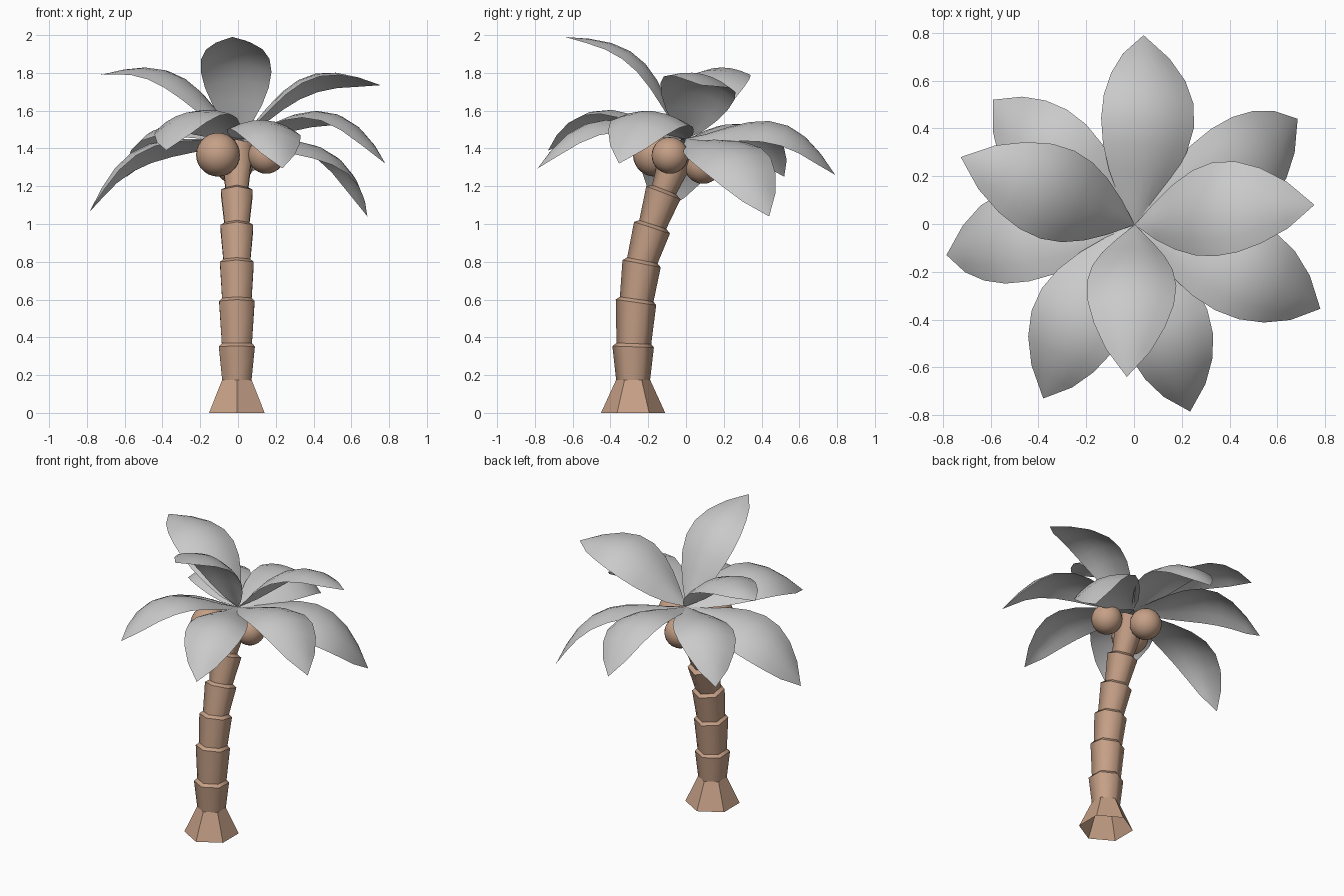
import bpy, bmesh, math
from mathutils import Vector, Matrix

if "Cube" in bpy.data.objects:
    bpy.data.objects.remove(bpy.data.objects["Cube"])


def material(name, color):
    mat = bpy.data.materials.new(name)
    mat.use_nodes = True
    mat.diffuse_color = (*color, 1)
    mat.node_tree.nodes["Principled BSDF"].inputs["Base Color"].default_value = (*color, 1)
    return mat


BROWN = material("warm_brown", (0.56, 0.35, 0.24))
GREY = material("leaf_grey", (0.59, 0.59, 0.59))


def add_object(name, bm, mat):
    mesh = bpy.data.meshes.new(name)
    for face in bm.faces:
        face.smooth = True
    bm.to_mesh(mesh)
    bm.free()
    mesh.materials.append(mat)
    obj = bpy.data.objects.new(name, mesh)
    bpy.context.collection.objects.link(obj)


# Trunk: leaning stack of flared six-sided segments, open underneath
def ring(bm, y, z, radius, tilt):
    turn = Matrix.Rotation(-math.radians(tilt), 3, "X")
    center = Vector((-0.006, y, z))
    angles = [math.radians(60 * i + 30) for i in range(6)]
    return [bm.verts.new(center + turn @ Vector((radius * math.cos(a), radius * math.sin(a), 0)))
            for a in angles]


# joint: y, z, outer radius, inner radius, tilt
JOINTS = [
    (-0.28, 0.35, 0.11, 0.092, 2),
    (-0.265, 0.585, 0.108, 0.09, 8),
    (-0.235, 0.79, 0.103, 0.082, 11),
    (-0.18, 0.98, 0.1, 0.075, 18),
    (-0.12, 1.165, 0.097, 0.068, 21),
]
bm = bmesh.new()
rings = [ring(bm, -0.28, 0, 0.17, 0), ring(bm, -0.28, 0.175, 0.09, 0)]
for y, z, outer, inner, tilt in JOINTS:
    rings.append(ring(bm, y, z, outer, tilt))
    rings.append(ring(bm, y + 0.004, z + 0.017, inner, tilt))
rings.append(ring(bm, -0.03, 1.41, 0.1, 22))
for low, high in zip(rings, rings[1:]):
    for i in range(6):
        j = (i + 1) % 6
        bm.faces.new((low[i], low[j], high[j], high[i]))
bm.faces.new(rings[-1])
# Crisp rims around every joint and crisp corners on the flared foot
for loop in rings:
    for i in range(6):
        bm.edges.get((loop[i - 1], loop[i])).smooth = False
for low, high in zip(rings[0], rings[1]):
    bm.edges.get((low, high)).smooth = False
add_object("trunk", bm, BROWN)

# Coconuts under the crown
COCONUTS = [
    (-0.106, -0.165, 1.367, 0.116),
    (0.15, -0.085, 1.363, 0.097),
    (-0.02, 0.09, 1.313, 0.1),
]
for number, (x, y, z, radius) in enumerate(COCONUTS, 1):
    bm = bmesh.new()
    bmesh.ops.create_uvsphere(bm, u_segments=24, v_segments=14, radius=radius,
                              matrix=Matrix.Translation((x, y, z)))
    add_object(f"coconut_{number}", bm, BROWN)


# Leaves: blades arching most towards the tip, sides drooping from the midrib
CROWN = Vector((0.003, -0.003, 1.45))
STEPS, ACROSS = 8, 6


def leaf(name, tip, roll, arch, half_width, droop=0.055):
    chord = Vector(tip) - CROWN
    along = chord.normalized()
    flat_side = Vector((0, 0, 1)).cross(along).normalized()
    flat_up = along.cross(flat_side)
    side = flat_side * math.cos(roll) - flat_up * math.sin(roll)
    up = flat_up * math.cos(roll) + flat_side * math.sin(roll)
    bm = bmesh.new()
    rows = []
    for i in range(STEPS + 1):
        t = i / STEPS
        spread = max(0, math.sin(math.pi * t ** 1.1)) ** 0.8
        rise = arch * math.sin(math.pi * t ** 1.2)
        spine = CROWN + chord * t + up * rise
        row = []
        for k in range(ACROSS + 1):
            v = 2 * k / ACROSS - 1
            row.append(bm.verts.new(spine + side * v * spread * half_width
                                    - up * droop * v * v * spread))
        rows.append(row)
    for a, b in zip(rows, rows[1:]):
        for k in range(ACROSS):
            bm.faces.new((a[k], b[k], b[k + 1], a[k + 1]))
    bmesh.ops.remove_doubles(bm, verts=bm.verts, dist=0.0005)
    bmesh.ops.recalc_face_normals(bm, faces=bm.faces)
    add_object(name, bm, GREY)


# tip position, roll, arch height and half width of every leaf
LEAVES = {
    "back_leaf": ((0.04, 0.79, 1.26), -0.25, 0.195, 0.202),
    "back_right_low_leaf": ((-0.59, 0.52, 1.25), 0.08, 0.19, 0.192),
    "back_right_high_leaf": ((-0.725, 0.28, 1.79), 0, 0.17, 0.198),
    "right_low_leaf": ((-0.785, -0.13, 1.065), -0.25, 0.185, 0.202),
    "front_right_leaf": ((-0.38, -0.73, 1.39), -0.2, 0.185, 0.2),
    "front_high_leaf": ((-0.03, -0.64, 1.99), 0, 0.17, 0.188),
    "front_left_leaf": ((0.235, -0.785, 1.295), 0.05, 0.185, 0.185),
    "left_low_leaf": ((0.78, -0.355, 1.32), 0.1, 0.22, 0.205),
    "left_high_leaf": ((0.755, 0.08, 1.735), 0.23, 0.18, 0.202),
    "back_left_low_leaf": ((0.685, 0.44, 1.04), -0.25, 0.19, 0.202),
}
for name, (tip, roll, arch, half_width) in LEAVES.items():
    leaf(name, tip, roll, arch, half_width)
